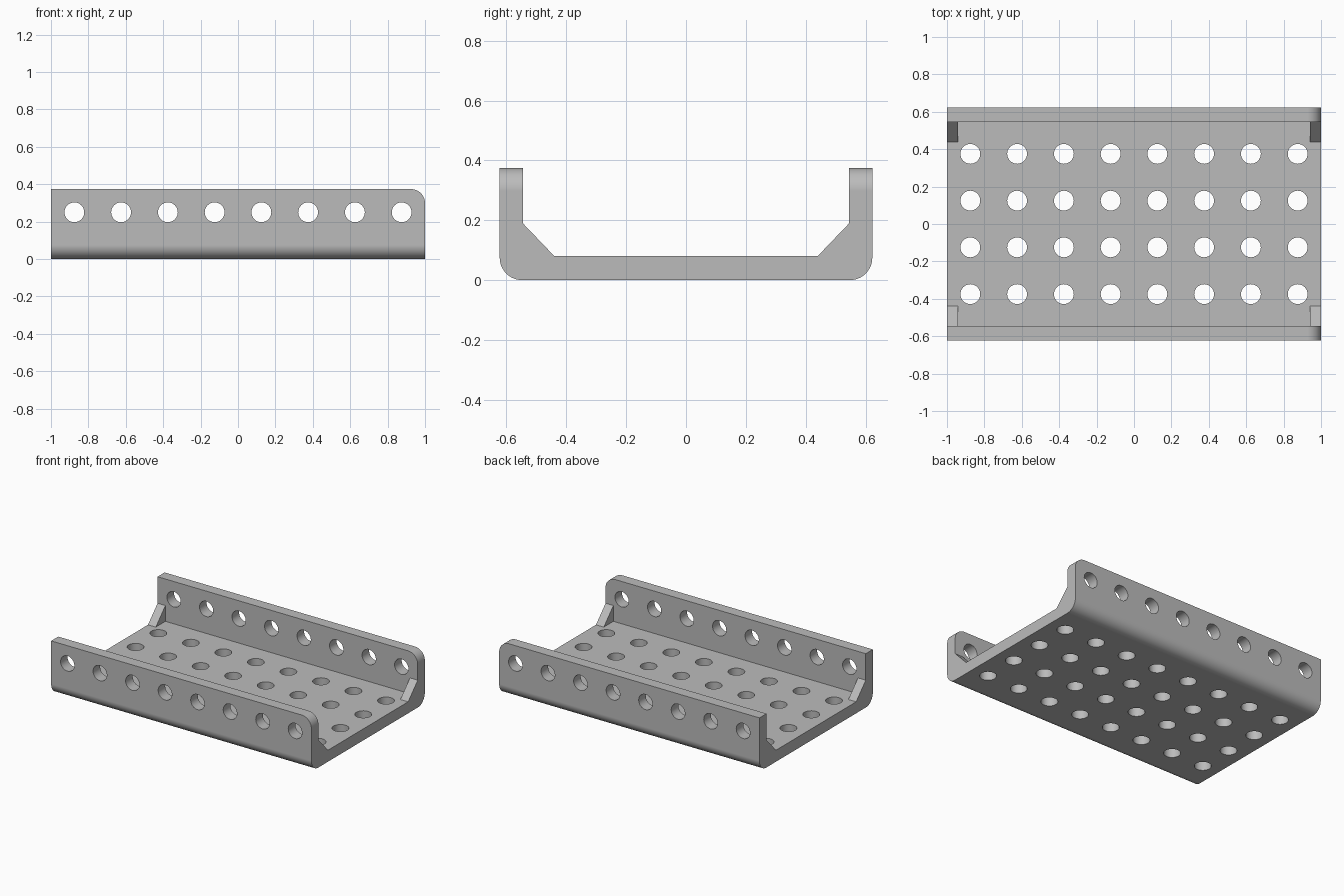
import bpy, bmesh, math
from mathutils import Vector, Matrix

cube = bpy.data.objects.get("Cube")
if cube:
    bpy.data.objects.remove(cube, do_unlink=True)

HALF_W, HEIGHT, FLOOR, WALL_IN, FILLET = 0.6225, 0.374, 0.08, 0.545, 0.075
PITCH, HOLE_R, HOLE_Z = 0.25, 0.053, 0.25

grey = bpy.data.materials.new("plain grey")
grey.use_nodes = True
colour = (0.5, 0.5, 0.5, 1)
grey.diffuse_color = colour
grey.node_tree.nodes["Principled BSDF"].inputs["Base Color"].default_value = colour


def arc(cu, cv, r, start, end, steps=12):
    angles = [math.radians(start + (end - start) * i / steps) for i in range(steps + 1)]
    return [(cu + r * math.cos(a), cv + r * math.sin(a)) for a in angles]


def prism(bm, outline, axis, low, high):
    """Extrude an outline (u, z) along the x or y axis."""
    place = (lambda u, v: (low, u, v)) if axis == "x" else (lambda u, v: (u, low, v))
    face = bm.faces.new([bm.verts.new(place(u, v)) for u, v in outline])
    made = bmesh.ops.extrude_face_region(bm, geom=[face])["geom"]
    shift = Vector((high - low, 0, 0) if axis == "x" else (0, high - low, 0))
    bmesh.ops.translate(bm, vec=shift, verts=[e for e in made if isinstance(e, bmesh.types.BMVert)])


def finish(bm, name):
    bmesh.ops.recalc_face_normals(bm, faces=bm.faces)
    mesh = bpy.data.meshes.new(name)
    bm.to_mesh(mesh)
    bm.free()
    mesh.materials.append(grey)
    obj = bpy.data.objects.new(name, mesh)
    bpy.context.collection.objects.link(obj)
    return obj


def combine(target, tool, operation):
    mod = target.modifiers.new(operation.title(), "BOOLEAN")
    mod.operation, mod.solver, mod.object = operation, "EXACT", tool
    bpy.context.view_layer.objects.active = target
    bpy.ops.object.modifier_apply(modifier=mod.name)
    bpy.data.objects.remove(tool, do_unlink=True)


# U-shaped channel, left overlong for trimming
right = arc(HALF_W - FILLET, FILLET, FILLET, 270, 360)
right += [(HALF_W, 0.5), (WALL_IN, 0.5), (WALL_IN, FLOOR)]
bm = bmesh.new()
prism(bm, right + [(-u, v) for u, v in reversed(right)], "x", -1.1, 1.1)
channel = finish(bm, "perforated_channel")

# Corner gussets, sunk into wall and floor
bm = bmesh.new()
for side in (-1, 1):
    for low, high in ((-1.2, -0.94), (0.94, 1.2)):
        prism(bm, [(side * 0.575, 0.221), (side * 0.41, 0.049), (side * 0.575, 0.049)], "x", low, high)
combine(channel, finish(bm, "gussets"), "UNION")

# Trim to length and height, rounding the upper corner of one end
bm = bmesh.new()
outline = [(-1, -0.1), (1, -0.1)] + arc(1 - FILLET, HEIGHT - FILLET, FILLET, 0, 90) + [(-1, HEIGHT)]
prism(bm, outline, "y", -1, 1)
combine(channel, finish(bm, "trim_block"), "INTERSECT")

# Rows of round holes through the floor and both walls
bm = bmesh.new()
for i in range(8):
    x = (i - 3.5) * PITCH
    spots = [Matrix.Translation((x, (j - 1.5) * PITCH, 0.04)) for j in range(4)]
    spots += [Matrix.Translation((x, s * 0.584, HOLE_Z)) @ Matrix.Rotation(math.pi / 2, 4, "X") for s in (-1, 1)]
    for spot in spots:
        bmesh.ops.create_cone(bm, cap_ends=True, segments=32, radius1=HOLE_R, radius2=HOLE_R,
                              depth=0.2, matrix=spot)
combine(channel, finish(bm, "hole_pins"), "DIFFERENCE")

# Smooth fillets and holes while flats stay flat
bpy.ops.object.select_all(action="DESELECT")
channel.select_set(True)
bpy.context.view_layer.objects.active = channel
bpy.ops.object.shade_smooth_by_angle(angle=math.radians(30))
weighted = channel.modifiers.new("Weighted normals", "WEIGHTED_NORMAL")
weighted.keep_sharp = True
